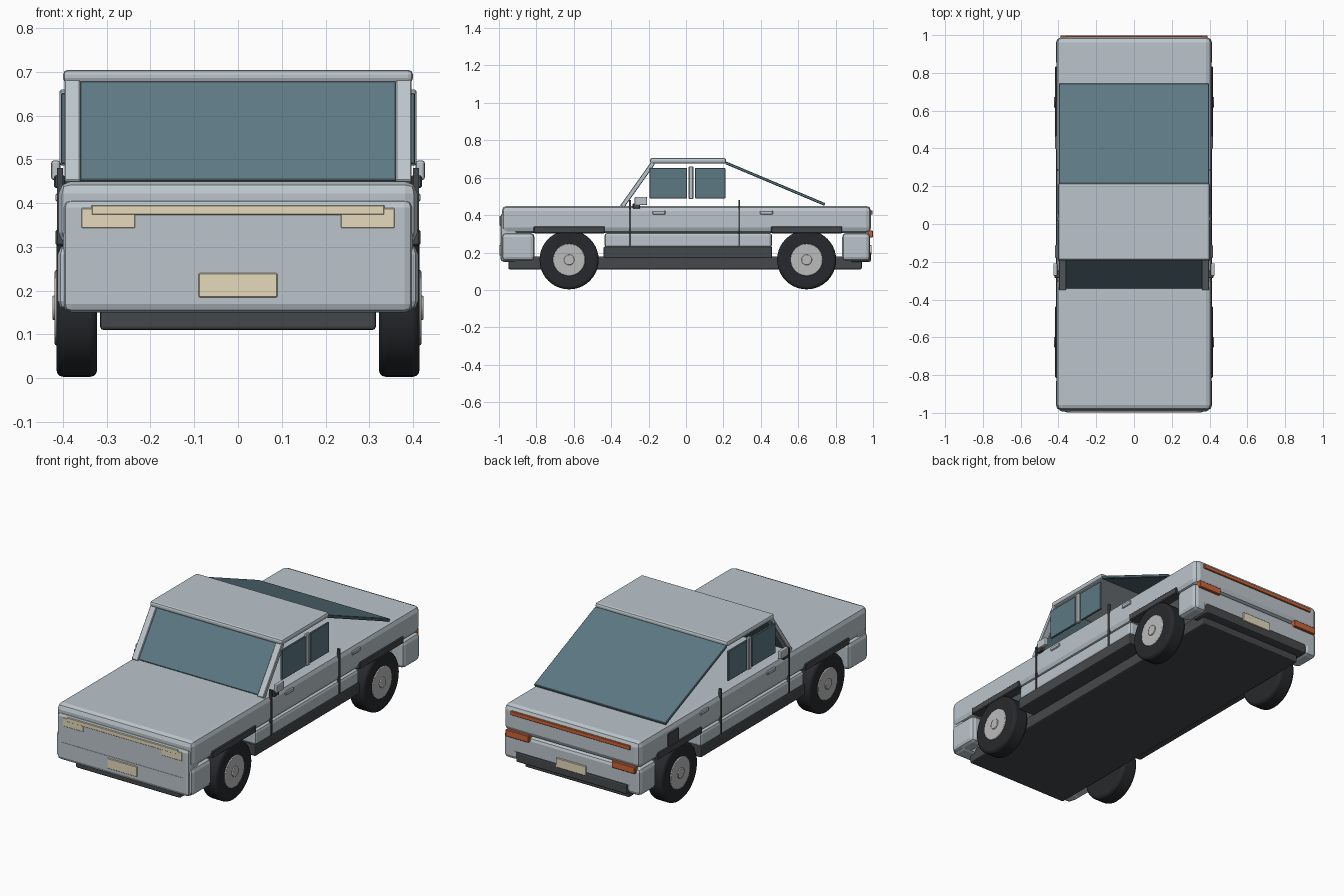
import bpy, bmesh, math
from mathutils import Matrix, Vector

if "Cube" in bpy.data.objects:
    bpy.data.objects.remove(bpy.data.objects["Cube"])


def mat(name, rgb):
    m = bpy.data.materials.new(name)
    m.diffuse_color = (*rgb, 1)
    m.use_nodes = True
    m.node_tree.nodes["Principled BSDF"].inputs["Base Color"].default_value = m.diffuse_color
    return m


PAINT = mat("paint", (0.50, 0.56, 0.60))
TRIM = mat("dark_trim", (0.06, 0.065, 0.07))
RUBBER = mat("rubber", (0.02, 0.022, 0.025))
GLASS = mat("glass", (0.11, 0.19, 0.23))
CREAM = mat("headlamp", (0.78, 0.70, 0.50))
RED = mat("tail_lamp", (0.60, 0.13, 0.04))
METAL = mat("metal", (0.50, 0.50, 0.50))


def finish(name, bm, material, bevel=0, segs=2):
    me = bpy.data.meshes.new(name)
    bm.to_mesh(me)
    bm.free()
    ob = bpy.data.objects.new(name, me)
    bpy.context.collection.objects.link(ob)
    me.materials.append(material)
    if bevel:
        b = ob.modifiers.new("bevel", "BEVEL")
        b.width, b.segments, b.limit_method = bevel, segs, "ANGLE"
    return ob


def box(name, x, y, z, material=PAINT, bevel=0, segs=2):
    bm = bmesh.new()
    size = (x[1] - x[0], y[1] - y[0], z[1] - z[0])
    mid = Vector((sum(x) / 2, sum(y) / 2, sum(z) / 2))
    bmesh.ops.create_cube(bm, size=1, matrix=Matrix.Translation(mid) @ Matrix.Diagonal((*size, 1)))
    return finish(name, bm, material, bevel, segs)


def pair(name, x, y, z, material=PAINT, bevel=0, segs=2):
    box(name + "_right", x, y, z, material, bevel, segs)
    box(name + "_left", (-x[1], -x[0]), y, z, material, bevel, segs)


def slab(name, x, start, end, thick, material):
    # sloping panel between two (y, z) points
    (y0, z0), (y1, z1) = start, end
    bm = bmesh.new()
    size = (x[1] - x[0], math.hypot(y1 - y0, z1 - z0), thick)
    m = (Matrix.Translation((sum(x) / 2, (y0 + y1) / 2, (z0 + z1) / 2))
         @ Matrix.Rotation(math.atan2(z1 - z0, y1 - y0), 4, "X") @ Matrix.Diagonal((*size, 1)))
    bmesh.ops.create_cube(bm, size=1, matrix=m)
    return finish(name, bm, material, 0.003, 1)


def disc(name, x, y, z, r, material, bevel, segs=2):
    bm = bmesh.new()
    m = Matrix.Translation((sum(x) / 2, y, z)) @ Matrix.Rotation(math.pi / 2, 4, "Y")
    bmesh.ops.create_cone(bm, cap_ends=True, segments=40, radius1=r, radius2=r,
                          depth=abs(x[1] - x[0]), matrix=m)
    ob = finish(name, bm, material, bevel, segs)
    bpy.ops.object.select_all(action="DESELECT")
    ob.select_set(True)
    bpy.context.view_layer.objects.active = ob
    bpy.ops.object.shade_smooth_by_angle(angle=math.radians(35))


# body shell, floor and lower door section
box("body_shell", (-0.41, 0.41), (-0.985, 0.99), (0.305, 0.45), PAINT, 0.028)
box("underbody", (-0.315, 0.315), (-0.95, 0.94), (0.11, 0.18), TRIM, 0.008)
box("lower_doors", (-0.41, 0.41), (-0.435, 0.46), (0.225, 0.305), PAINT, 0.015)
pair("sill", (0.30, 0.412), (-0.44, 0.46), (0.17, 0.232), TRIM, 0.006)

# front end
box("front_fascia", (-0.40, 0.40), (-0.993, -0.90), (0.15, 0.41), PAINT, 0.02)
pair("front_bumper_corner", (0.33, 0.412), (-0.985, -0.81), (0.155, 0.305), PAINT, 0.022)
box("fascia_seam", (-0.365, 0.365), (-0.995, -0.98), (0.248, 0.252))
box("front_light_bar", (-0.335, 0.335), (-0.998, -0.98), (0.373, 0.396), CREAM, 0.002, 1)
pair("headlamp", (0.235, 0.358), (-0.997, -0.98), (0.343, 0.389), CREAM, 0.002, 1)
box("front_plate", (-0.09, 0.09), (-0.998, -0.98), (0.185, 0.24), CREAM, 0.002, 1)

# rear end
box("rear_bumper", (-0.40, 0.40), (0.88, 0.985), (0.19, 0.302), PAINT, 0.018)
pair("rear_bumper_corner", (0.33, 0.412), (0.835, 0.985), (0.155, 0.305), PAINT, 0.022)
box("rear_valance", (-0.335, 0.335), (0.88, 0.988), (0.15, 0.205), TRIM, 0.008)
box("rear_light_bar", (-0.36, 0.36), (0.98, 0.998), (0.403, 0.425), RED, 0.002, 1)
pair("tail_lamp", (0.25, 0.39), (0.97, 0.999), (0.28, 0.318), RED, 0.003, 1)
box("rear_plate", (-0.09, 0.09), (0.975, 0.993), (0.19, 0.24), CREAM, 0.002, 1)

# roof, sloping glass and pillars
box("roof", (-0.40, 0.40), (-0.192, 0.215), (0.675, 0.705), PAINT, 0.011)
slab("windscreen", (-0.362, 0.362), (-0.337, 0.45), (-0.175, 0.68), 0.012, GLASS)
slab("rear_window", (-0.397, 0.397), (0.212, 0.68), (0.742, 0.457), 0.015, GLASS)
for s, side in ((1, "right"), (-1, "left")):
    slab(f"front_pillar_{side}", tuple(sorted((s * 0.36, s * 0.397))),
         (-0.342, 0.445), (-0.175, 0.68), 0.024, PAINT)

# side windows and centre pillars
pair("front_side_window", (0.392, 0.404), (-0.195, 0.006), (0.49, 0.652), GLASS, 0.002, 1)
pair("rear_side_window", (0.392, 0.404), (0.048, 0.21), (0.49, 0.652), GLASS, 0.002, 1)
pair("centre_pillar", (0.388, 0.408), (0.014, 0.04), (0.486, 0.66), PAINT, 0.004, 1)

# door seams, handles and mirrors
for label, y in (("front", -0.30), ("rear", 0.285)):
    pair(f"{label}_door_seam", (0.40, 0.414), (y - 0.005, y + 0.005), (0.235, 0.48), TRIM)
for label, y in (("front", -0.145), ("rear", 0.43)):
    pair(f"{label}_door_handle", (0.40, 0.417), (y - 0.035, y + 0.035), (0.403, 0.424), PAINT, 0.004, 1)
pair("mirror_mount", (0.395, 0.42), (-0.285, -0.245), (0.435, 0.463), TRIM, 0.003, 1)
pair("mirror", (0.406, 0.427), (-0.275, -0.208), (0.453, 0.498), PAINT, 0.006)
box("fuel_flap", (-0.414, -0.40), (0.65, 0.745), (0.335, 0.41), TRIM, 0.003, 1)

# wheel arches and wheels
for label, y in (("front", -0.625), ("rear", 0.645)):
    pair(f"{label}_arch", (0.36, 0.417), (y - 0.19, y + 0.19), (0.303, 0.34), TRIM, 0.004, 1)
    for s, side in ((1, "right"), (-1, "left")):
        disc(f"{label}_tyre_{side}", (s * 0.322, s * 0.415), y, 0.161, 0.158, RUBBER, 0.016, 3)
        disc(f"{label}_rim_{side}", (s * 0.35, s * 0.419), y, 0.161, 0.086, METAL, 0.004)
        disc(f"{label}_hub_{side}", (s * 0.38, s * 0.424), y, 0.161, 0.028, METAL, 0.003)
